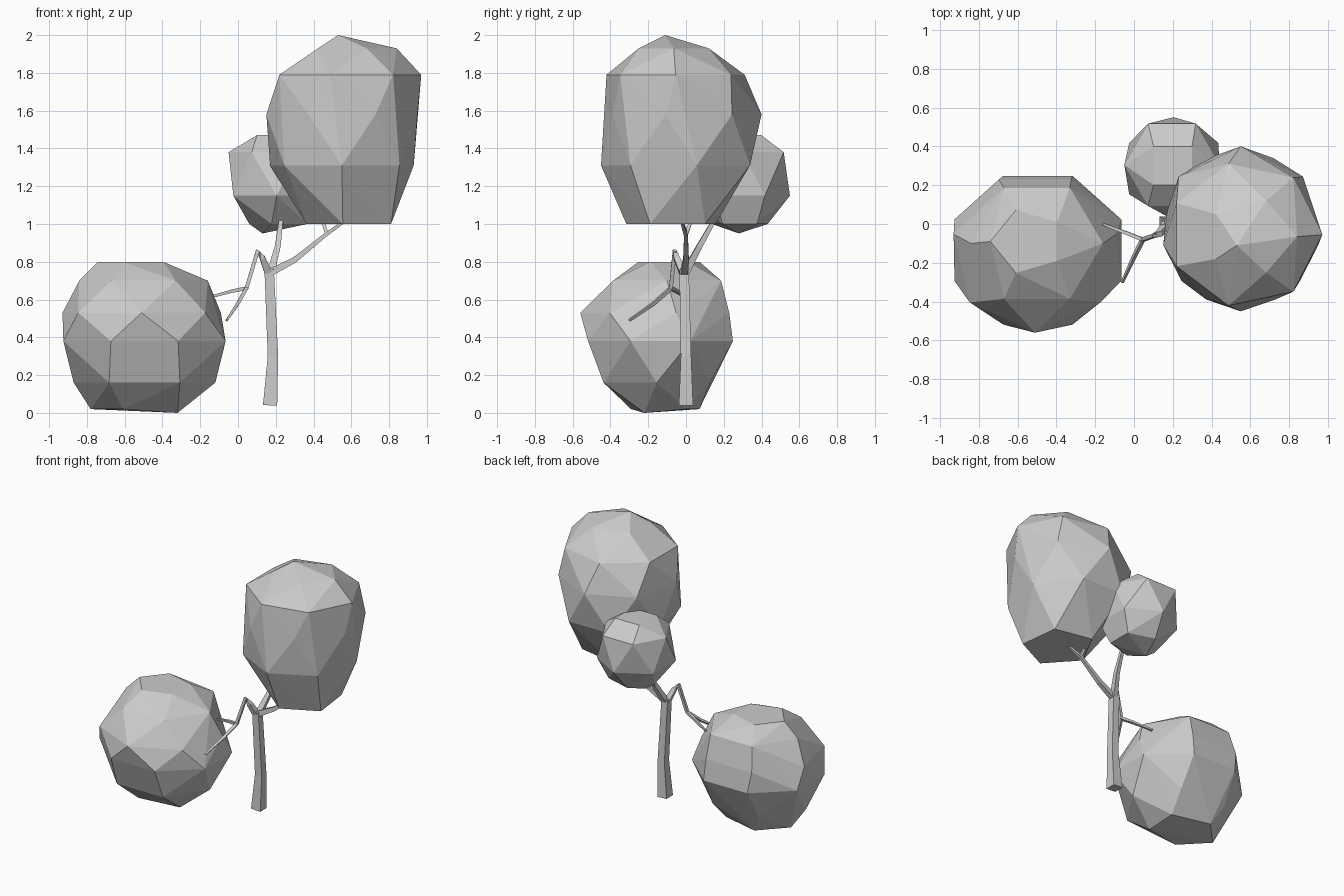
import bpy
import bmesh
from math import cos, sin, tau
from mathutils import Vector

default_cube = bpy.data.objects.get("Cube")
if default_cube:
    bpy.data.objects.remove(default_cube, do_unlink=True)


def make_material(name, colour):
    material = bpy.data.materials.new(name)
    material.use_nodes = True
    material.diffuse_color = colour
    material.node_tree.nodes["Principled BSDF"].inputs["Base Color"].default_value = colour
    return material


grey = make_material("plain grey", (0.6, 0.6, 0.6, 1))


def add_mesh(name, bm):
    """Turn a bmesh into a flat shaded object."""
    bmesh.ops.recalc_face_normals(bm, faces=bm.faces)
    mesh = bpy.data.meshes.new(name)
    bm.to_mesh(mesh)
    bm.free()
    mesh.materials.append(grey)
    obj = bpy.data.objects.new(name, mesh)
    bpy.context.collection.objects.link(obj)
    return obj


def foliage(name, rings, tip):
    """Faceted clump: the hull around stacked oval rings and a single tip.
    Each ring is height, x range, y range, sides, turn (in parts of a side)."""
    bm = bmesh.new()
    for z, (left, right), (front, back), sides, turn in rings:
        for i in range(sides):
            a = tau * (i + turn) / sides
            bm.verts.new(((left + right) / 2 + cos(a) * (right - left) / 2,
                          (front + back) / 2 + sin(a) * (back - front) / 2, z))
    bm.verts.new(tip)
    hull = bmesh.ops.convex_hull(bm, input=bm.verts)
    spare = set(hull["geom_interior"]) | set(hull["geom_unused"])
    bmesh.ops.delete(bm, geom=[g for g in spare if isinstance(g, bmesh.types.BMVert)],
                     context="VERTS")
    return add_mesh(name, bm)


def limb(name, points, widths):
    """Square tapering limb that follows a bent path."""
    bm = bmesh.new()
    path = [Vector(p) for p in points]
    loops = []
    for i, point in enumerate(path):
        along = (path[min(i + 1, len(path) - 1)] - path[max(i - 1, 0)]).normalized()
        side = along.cross(Vector((0, 1, 0))).normalized()
        other = along.cross(side)
        half = widths[i] / 2
        loops.append([bm.verts.new(point + (side * u + other * v) * half)
                      for u, v in ((-1, -1), (1, -1), (1, 1), (-1, 1))])
    for lower, upper in zip(loops, loops[1:]):
        for i in range(4):
            j = (i + 1) % 4
            bm.faces.new((lower[i], lower[j], upper[j], upper[i]))
    bm.faces.new(loops[0])
    bm.faces.new(loops[-1])
    return add_mesh(name, bm)


# Tall upper clump
foliage("upper_foliage", [
    (1.0, (0.36, 0.84), (-0.32, 0.18), 5, 0.6),
    (1.31, (0.16, 0.94), (-0.45, 0.38), 7, 0.25),
    (1.58, (0.14, 0.96), (-0.43, 0.4), 7, 0.75),
    (1.79, (0.18, 0.97), (-0.43, 0.32), 7, 0.0),
    (1.93, (0.38, 0.84), (-0.26, 0.13), 5, 0.0),
], (0.53, -0.11, 2.0))

# Wide low clump
foliage("low_foliage", [
    (0.02, (-0.78, -0.28), (-0.3, 0.08), 5, 0.5),
    (0.16, (-0.87, -0.12), (-0.48, 0.17), 6, 0.0),
    (0.38, (-0.96, -0.03), (-0.55, 0.28), 8, 0.5),
    (0.53, (-0.94, -0.08), (-0.56, 0.27), 7, 0.25),
    (0.7, (-0.84, -0.16), (-0.43, 0.23), 6, 0.0),
    (0.8, (-0.74, -0.36), (-0.26, 0.08), 5, 0.5),
], (-0.32, -0.22, 0.0))

# Small clump at the back
foliage("back_foliage", [
    (1.0, (0.06, 0.4), (0.13, 0.44), 5, 0.5),
    (1.15, (-0.06, 0.47), (0.02, 0.55), 6, 0.5),
    (1.38, (-0.05, 0.44), (0.06, 0.55), 6, 0.0),
    (1.47, (0.06, 0.34), (0.16, 0.44), 4, 0.5),
], (0.13, 0.28, 0.95))

# Trunk
limb("trunk", [(0.17, 0.0, 0.04), (0.185, 0.0, 0.3), (0.165, -0.01, 0.76)],
     (0.075, 0.055, 0.05))

# Drooping branch with its two twigs
limb("drooping_branch", [(0.165, -0.01, 0.73), (0.13, -0.05, 0.82), (0.105, -0.06, 0.86),
                         (0.045, -0.08, 0.66)], (0.04, 0.03, 0.02, 0.02))
limb("drooping_twig_back", [(0.045, -0.08, 0.66), (-0.03, -0.05, 0.645), (-0.16, 0.0, 0.61)],
     (0.02, 0.018, 0.012))
limb("drooping_twig_front", [(0.045, -0.08, 0.66), (0.0, -0.17, 0.58), (-0.06, -0.3, 0.49)],
     (0.02, 0.018, 0.012))

# Branch into the small clump
limb("back_branch", [(0.17, -0.01, 0.73), (0.21, 0.07, 0.88), (0.23, 0.16, 1.04)],
     (0.04, 0.03, 0.02))

# Branch into the tall clump, forked near its end
limb("upper_branch", [(0.165, -0.01, 0.74), (0.3, 0.0, 0.81), (0.46, 0.0, 0.94),
                      (0.6, -0.03, 1.04)], (0.04, 0.03, 0.02, 0.014))
limb("upper_twig", [(0.47, 0.0, 0.945), (0.44, 0.04, 1.05)], (0.02, 0.014))
